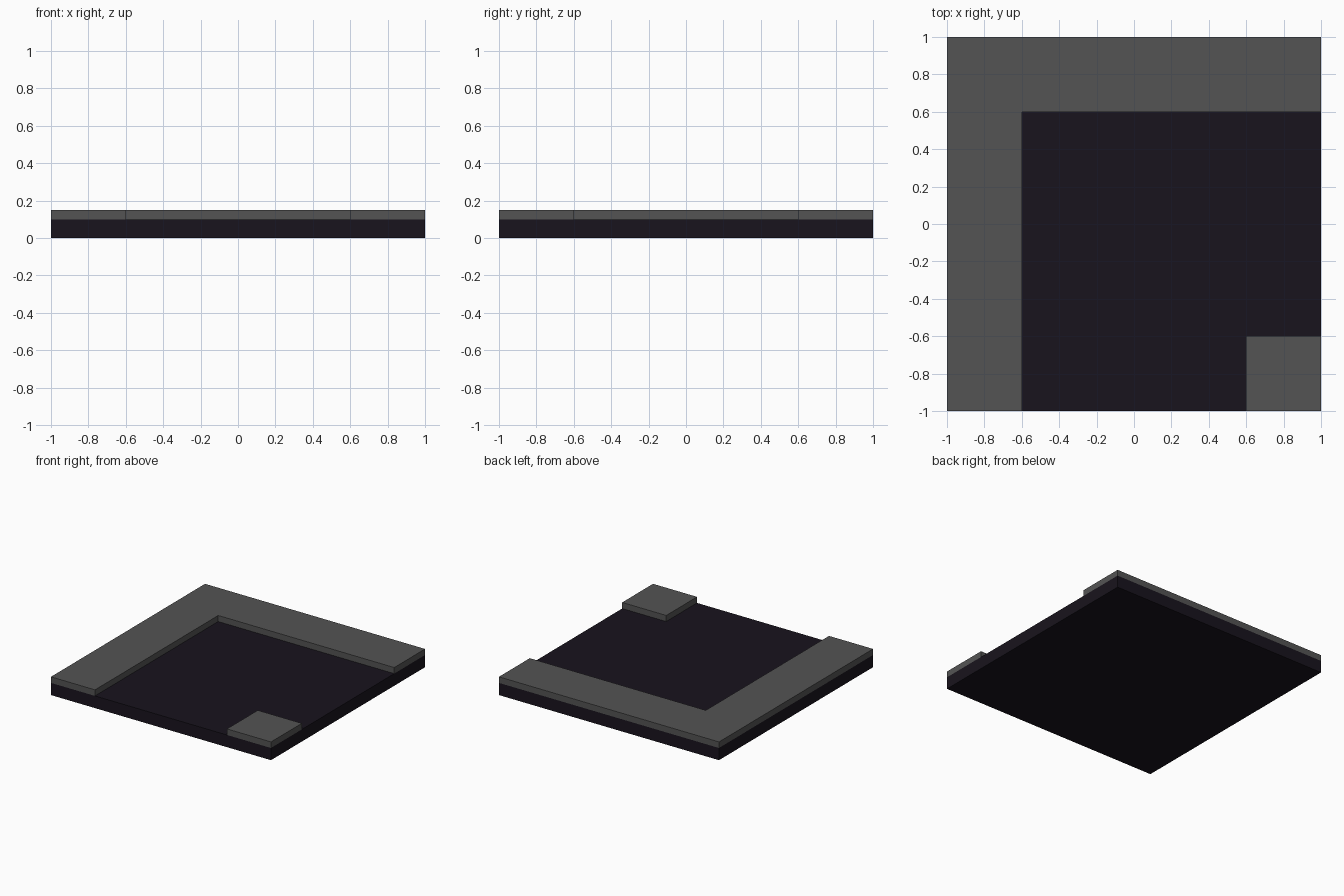
import bpy
import bmesh

if "Cube" in bpy.data.objects:
    bpy.data.objects.remove(bpy.data.objects["Cube"])

BASE_TOP, PAVING_TOP = 0.10, 0.15
EDGE, INNER = 1.0, 0.6


def colour(name, rgb):
    mat = bpy.data.materials.new(name)
    mat.diffuse_color = (*rgb, 1)
    mat.use_nodes = True
    mat.node_tree.nodes["Principled BSDF"].inputs["Base Color"].default_value = mat.diffuse_color
    return mat


def slab(name, outline, z0, z1, material):
    """Extrude a flat counter-clockwise outline from z0 up to z1."""
    bm = bmesh.new()
    face = bm.faces.new([bm.verts.new((x, y, z0)) for x, y in outline])
    result = bmesh.ops.extrude_face_region(bm, geom=[face], use_keep_orig=True)
    top = [g for g in result["geom"] if isinstance(g, bmesh.types.BMVert)]
    bmesh.ops.translate(bm, verts=top, vec=(0, 0, z1 - z0))
    bmesh.ops.recalc_face_normals(bm, faces=bm.faces)
    mesh = bpy.data.meshes.new(name)
    bm.to_mesh(mesh)
    bm.free()
    mesh.materials.append(material)
    obj = bpy.data.objects.new(name, mesh)
    bpy.context.collection.objects.link(obj)
    return obj


def rectangle(x0, y0, x1, y1):
    return [(x0, y0), (x1, y0), (x1, y1), (x0, y1)]


asphalt = colour("asphalt", (0.0092, 0.0066, 0.0123))
concrete = colour("concrete", (0.088, 0.088, 0.088))

# Dark road surface
slab("road_base", rectangle(-EDGE, -EDGE, EDGE, EDGE), 0, BASE_TOP, asphalt)

# L-shaped pavement wrapping the outside of the bend
slab("outer_pavement",
     [(-EDGE, -EDGE), (-INNER, -EDGE), (-INNER, INNER),
      (EDGE, INNER), (EDGE, EDGE), (-EDGE, EDGE)],
     BASE_TOP, PAVING_TOP, concrete)

# Small square pavement on the inside corner
slab("inner_pavement", rectangle(INNER, -EDGE, EDGE, -INNER),
     BASE_TOP, PAVING_TOP, concrete)
